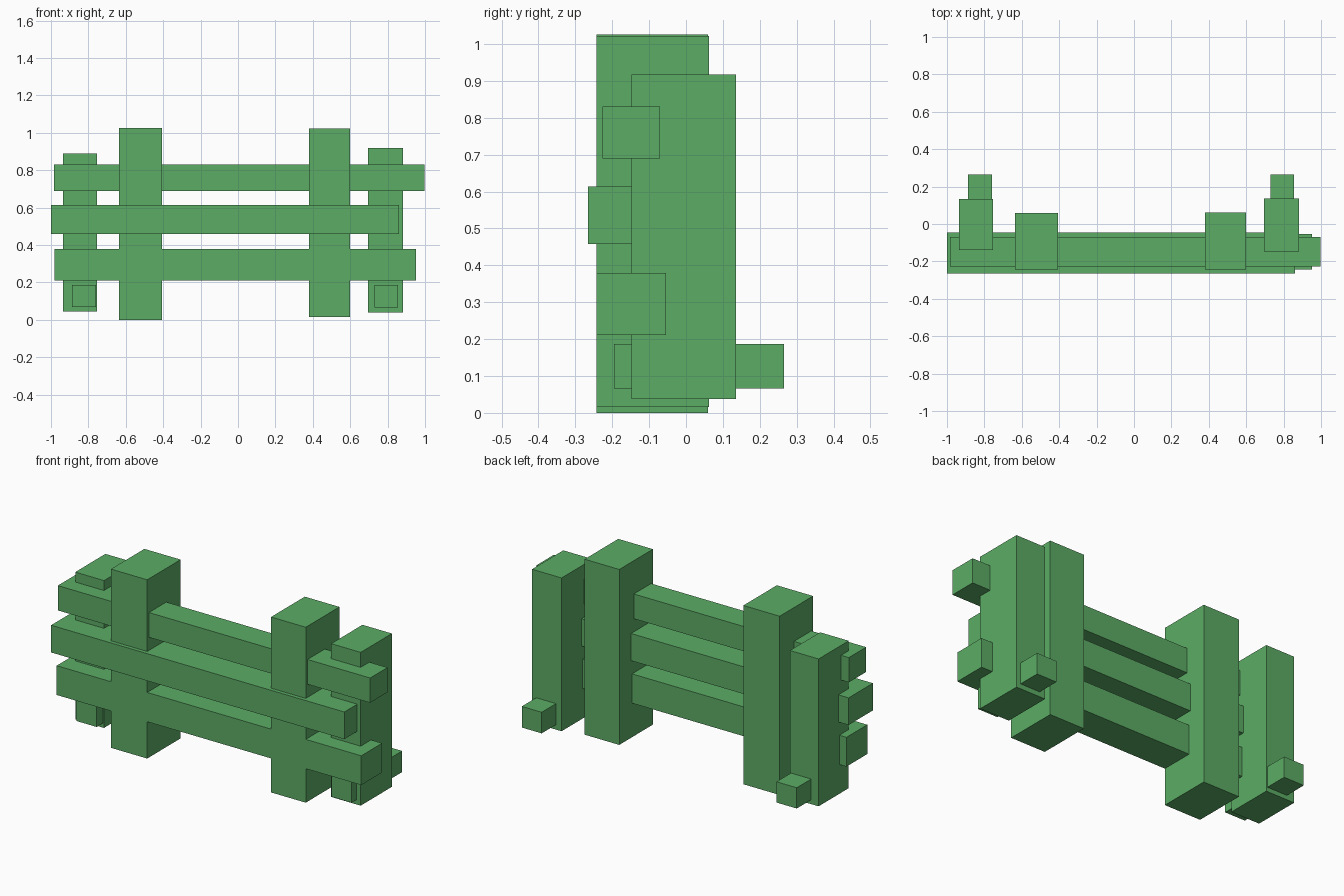
import bpy
from mathutils import Vector

if "Cube" in bpy.data.objects:
    bpy.data.objects.remove(bpy.data.objects["Cube"], do_unlink=True)

# Single painted-wood colour
green = bpy.data.materials.new("leaf_green")
colour = (0.107, 0.413, 0.130, 1)
green.use_nodes = True
green.diffuse_color = colour
green.node_tree.nodes["Principled BSDF"].inputs["Base Color"].default_value = colour


def beam(name, x, y, z):
    """Squared timber spanning the given (min, max) range on each axis."""
    low, high = (Vector(c) for c in zip(x, y, z))
    bpy.ops.mesh.primitive_cube_add(size=1, location=(low + high) / 2)
    ob = bpy.context.object
    ob.name = ob.data.name = name
    ob.scale = high - low
    bpy.ops.object.transform_apply(location=False, rotation=False, scale=True)
    ob.data.materials.append(green)


# Tall inner posts
beam("inner_post_right", (-0.636, -0.406), (-0.243, 0.06), (0, 1.025))
beam("inner_post_left", (0.38, 0.60), (-0.243, 0.062), (0.016, 1.022))

# Shorter outer posts
beam("outer_post_right", (-0.935, -0.753), (-0.139, 0.134), (0.043, 0.888))
beam("outer_post_left", (0.695, 0.882), (-0.148, 0.135), (0.038, 0.917))

# Horizontal rails, uneven in length
beam("top_rail", (-0.984, 0.997), (-0.227, -0.07), (0.689, 0.831))
beam("middle_rail", (-1, 0.86), (-0.265, -0.045), (0.458, 0.614))
beam("bottom_rail", (-0.98, 0.952), (-0.243, -0.054), (0.211, 0.379))

# Foot bars running front to back through the outer posts
beam("foot_bar_right", (-0.888, -0.76), (-0.195, 0.265), (0.068, 0.187))
beam("foot_bar_left", (0.73, 0.856), (-0.195, 0.265), (0.066, 0.187))
